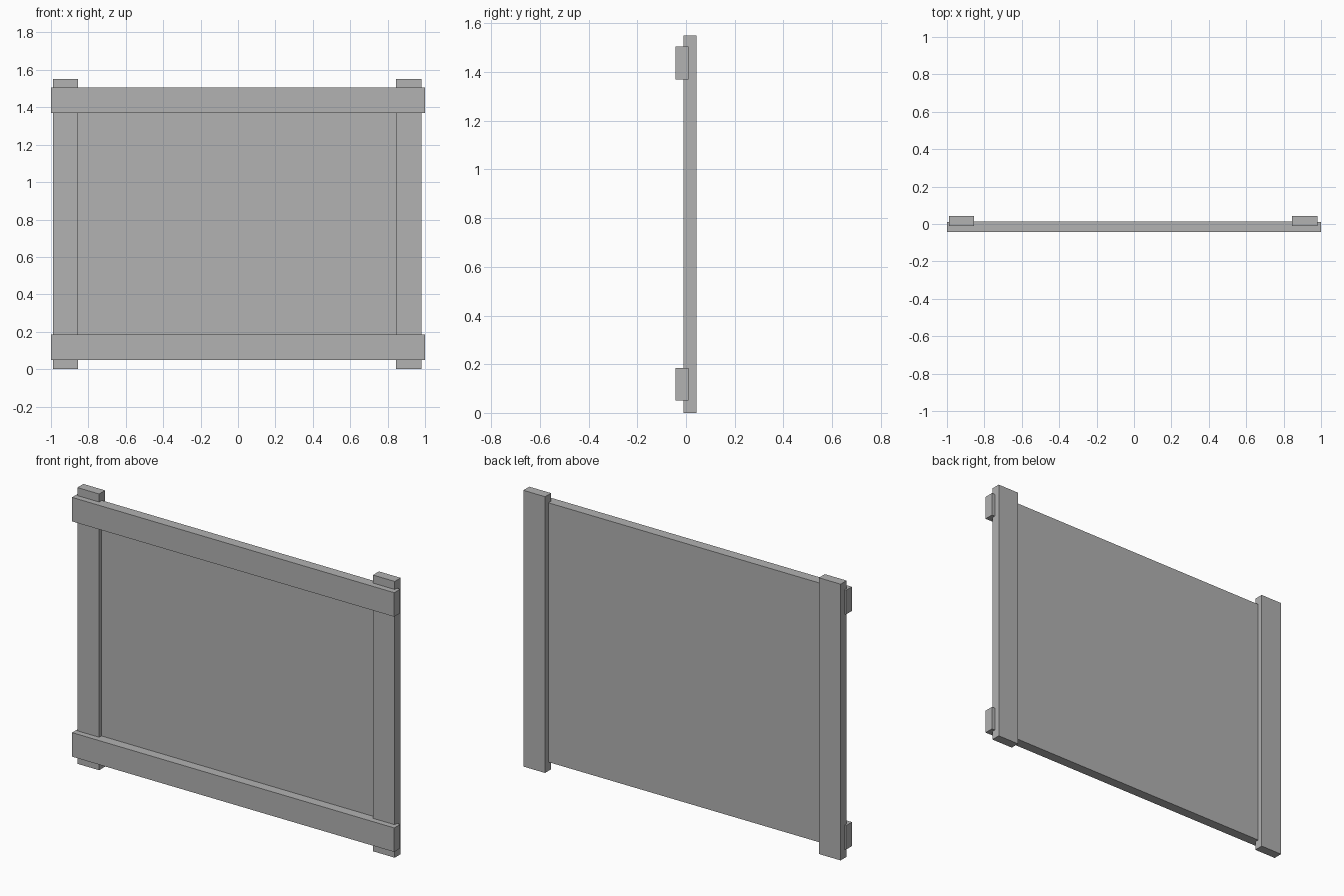
import bpy
import bmesh
from mathutils import Matrix, Vector

cube = bpy.data.objects.get("Cube")
if cube:
    bpy.data.objects.remove(cube, do_unlink=True)

# Single plain grey
grey = bpy.data.materials.new("plain_grey")
grey.use_nodes = True
colour = (0.445, 0.445, 0.445, 1)
grey.diffuse_color = colour
grey.node_tree.nodes["Principled BSDF"].inputs["Base Color"].default_value = colour


def box(name, low, high):
    """Axis-aligned board between two corners."""
    low, high = Vector(low), Vector(high)
    size = high - low
    bm = bmesh.new()
    bmesh.ops.create_cube(bm, size=1, matrix=Matrix.Diagonal((*size, 1)))
    mesh = bpy.data.meshes.new(name)
    bm.to_mesh(mesh)
    bm.free()
    mesh.materials.append(grey)
    obj = bpy.data.objects.new(name, mesh)
    obj.location = (low + high) / 2
    bpy.context.collection.objects.link(obj)


# Upright posts at the back
width = 0.135
for name, x in (("right_post", -0.99), ("left_post", 0.845)):
    box(name, (x, -0.01, 0), (x + width, 0.043, 1.55))

# Horizontal rails at the front, overlapping the posts
for name, z in (("bottom_rail", 0.05), ("top_rail", 1.37)):
    box(name, (-1, -0.043, z), (1, 0.01, z + width))

# Thin panel set between the posts, behind the rails
box("panel", (-0.92, 0.01, 0.05), (0.91, 0.014, 1.505))
